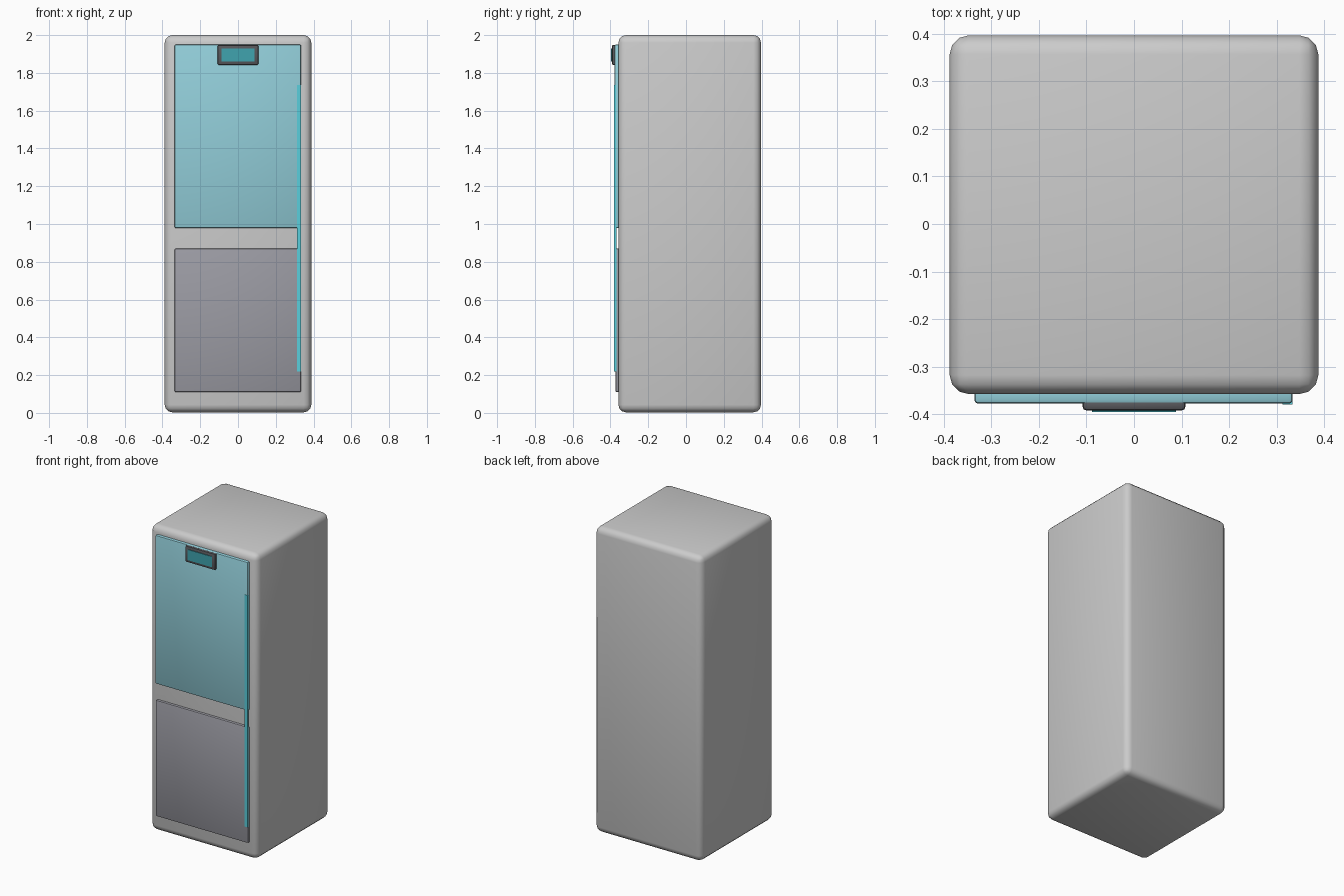
import bpy

if "Cube" in bpy.data.objects:
    bpy.data.objects.remove(bpy.data.objects["Cube"])


def material(name, rgb):
    m = bpy.data.materials.new(name)
    m.diffuse_color = (*rgb, 1)
    m.use_nodes = True
    m.node_tree.nodes["Principled BSDF"].inputs["Base Color"].default_value = m.diffuse_color
    return m


def box(name, lo, hi, bevel=0.0, segments=3, mat=None):
    """Bevelled box spanning the corners lo..hi."""
    bpy.ops.mesh.primitive_cube_add(
        size=1, location=[(a + b) / 2 for a, b in zip(lo, hi)])
    ob = bpy.context.object
    ob.name = name
    ob.scale = [b - a for a, b in zip(lo, hi)]
    bpy.ops.object.transform_apply(location=False, rotation=False, scale=True)
    if bevel:
        mod = ob.modifiers.new("rounded_edges", "BEVEL")
        mod.width = bevel
        mod.segments = segments
        bpy.ops.object.modifier_apply(modifier=mod.name)
    bpy.ops.object.shade_smooth_by_angle()
    if mat:
        ob.data.materials.append(mat)
    return ob


glass = material("door_blue", (0.29, 0.62, 0.70))
dark = material("bezel_dark", (0.10, 0.10, 0.11))
panel = material("panel_grey", (0.33, 0.33, 0.37))
teal = material("screen_teal", (0.05, 0.37, 0.43))
trim = material("trim_cyan", (0.10, 0.62, 0.72))

# Cabinet
box("cabinet", (-0.388, -0.358, 0.003), (0.388, 0.397, 2.0), 0.04, 3)

# Upper and lower door panels
box("upper_door", (-0.336, -0.378, 0.978), (0.334, -0.34, 1.95), 0.008, 2, glass)
box("lower_door", (-0.336, -0.374, 0.11), (0.334, -0.34, 0.87), 0.008, 2, panel)

# Vertical trim strip bridging the two doors
box("trim_strip", (0.313, -0.380, 0.218), (0.334, -0.369, 1.735), mat=trim)

# Display bezel and screen
box("display_bezel", (-0.108, -0.392, 1.842), (0.108, -0.370, 1.948), 0.007, 2, dark)
box("display_screen", (-0.088, -0.396, 1.860), (0.088, -0.380, 1.929), mat=teal)
